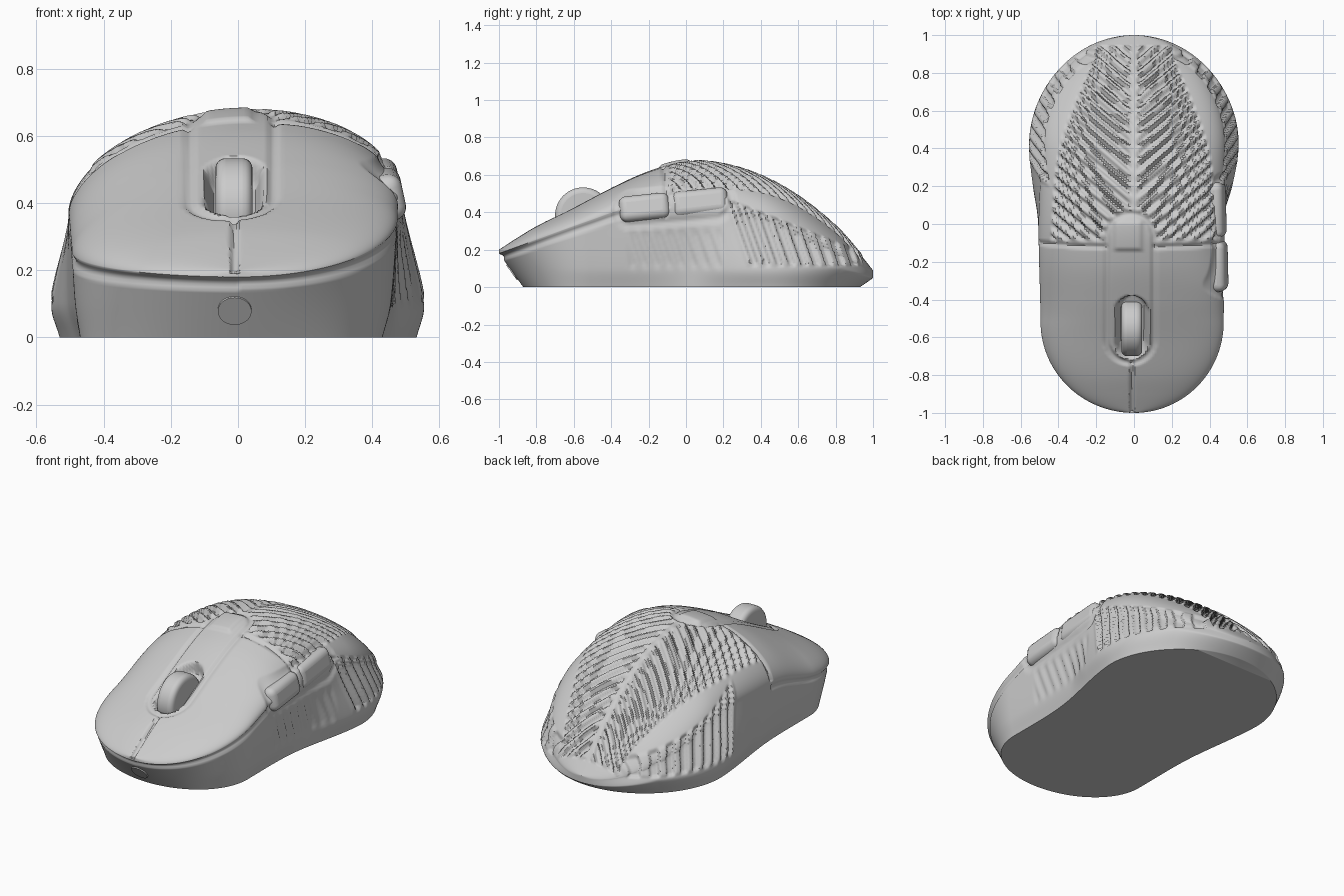
import bpy, bmesh, math
from mathutils import Vector

if "Cube" in bpy.data.objects:
    bpy.data.objects.remove(bpy.data.objects["Cube"])

grey = bpy.data.materials.new("plain grey")
grey.use_nodes = True
grey.diffuse_color = (0.6, 0.6, 0.6, 1)
grey.node_tree.nodes["Principled BSDF"].inputs["Base Color"].default_value = grey.diffuse_color


def curve(table, t):
    """Smooth interpolation through (position, value) pairs."""
    n = len(table)
    t = min(max(t, table[0][0]), table[-1][0])
    i = next((k for k in range(n - 2) if t <= table[k + 1][0]), n - 2)
    (x0, a), (x1, b) = table[i], table[i + 1]
    h = x1 - x0

    def slope(k):
        lo, hi = max(k - 1, 0), min(k + 1, n - 1)
        return (table[hi][1] - table[lo][1]) / (table[hi][0] - table[lo][0])
    u = (t - x0) / h
    return (a * (1 + 2 * u) * (1 - u) ** 2 + slope(i) * h * u * (1 - u) ** 2
            + b * u * u * (3 - 2 * u) + slope(i + 1) * h * u * u * (u - 1))


# Body profiles along y; the key is the side (+1 is the thumb side)
crown = [(-1, .2), (-.9, .265), (-.8, .325), (-.6, .425), (-.4, .53), (-.2, .62), (0, .672),
         (.2, .657), (.4, .595), (.6, .485), (.8, .325), (.9, .215), (1, .09)]
seam = {1: [(-1, .18), (-.5, .36), (-.3, .42), (0, .41), (.4, .36), (.7, .23), (1, .08)],
        -1: [(-1, .18), (-.5, .26), (-.2, .35), (0, .37), (.4, .36), (.7, .23), (1, .08)]}
shoulder = {1: [(-1, .475), (-.5, .475), (0, .48), (.4, .49), (1, .49)],
            -1: [(-1, .495), (-.5, .495), (0, .505), (.4, .49), (1, .49)]}
flank = {1: [(-1, .455), (-.5, .455), (0, .465), (.2, .52), (.4, .553), (1, .553)],
         -1: [(-1, .485), (-.5, .485), (0, .505), (.2, .535), (.4, .555), (1, .555)]}
foot = {1: [(-1, .44), (-.5, .43), (-.1, .44), (.4, .53), (1, .53)],
        -1: [(-1, .47), (-.5, .47), (-.1, .475), (.4, .53), (1, .53)]}
panel_edge = [(-.1, .44), (.4, .39), (.9, .2)]
FRONT, BACK = .52, .4


def section(y, wall=26, dome=130):
    """One cross-section from the thumb-side foot over the crown to the other foot."""
    front = max(0, (-y - FRONT) / (1 - FRONT))
    back = max(0, (y - BACK) / (1 - BACK))
    cap = math.sqrt(max(0, 1 - (front + back) ** 2))
    top = curve(crown, y)
    halves = {}
    for s in (1, -1):
        zs = min(curve(seam[s], y), top)
        zm = min(.1, .6 * zs)
        prof = [(0, curve(foot[s], y)), (zm, curve(flank[s], y)), (zs, curve(shoulder[s], y))]
        reach = zs if y < 0 else zm
        pts = []
        for k in range(wall):
            z = zs * k / wall
            tuck = max(0, 1 - z / reach)
            pts.append((s * cap * curve(prof, z), y + tuck * (.13 * front - .07 * back), z))
        for k in range(dome // 2 + (s == 1)):
            a = math.pi * k / dome
            x = s * cap * (prof[2][1] * math.cos(a)) + .03 * cap * math.sin(a) ** 2
            pts.append((x, y, zs + (top - zs) * math.sin(a) ** (1 if s == 1 else 1.12)))
        halves[s] = pts
    return halves[1] + halves[-1][::-1]


def step(d, w):
    u = min(max(.5 - d / w, 0), 1)
    return u * u * (3 - 2 * u)


def ring(d, w):
    return max(0, 1 - (d / w) ** 2)


def pill(x, y, a, b, r):
    return math.hypot(x, y - min(max(y, a), b)) - r


def slots(phase):
    return step(-math.sin(phase * math.tau / .066), .7)


def relief(co):
    """Height of the carved details at a point of the shell."""
    x, y, z = co
    s = 1 if x > 0 else -1
    zs = curve(seam[s], y)
    d = 0
    if z > zs + .01:
        # Centre strip, wheel well, small pad, button split and cross seam
        strip = pill(x + .02, y, -.61, -.07, .125)
        d -= .012 * ring(strip, .018)
        d -= .07 * step(pill(x + .012, y, -.63, -.47, .078), .03)
        d += .012 * step(max(abs(x + .03) - .07, abs(y + .06) - .075), .025)
        if y < -.74:
            d -= .014 * ring(x + .01, .015)
        if strip > 0:
            d -= .01 * ring(y + .125 - .1 * x * x, .014)
        # Chevron slots on the top
        m = min(abs(x) - .02, curve(panel_edge, y) - abs(x), y + .08, strip - .02, .94 - y)
        d += step(-m, .02) * (.007 - .022 * slots(y - .85 * abs(x)))
    elif y < -.1:
        # Overhang under the button shell
        d -= .012 * ring(z - zs + .025, .02)
    # Slanted slots on the flanks
    lean = y + .35 * z
    if abs(x) > .1:
        m = min(z - .12, .45 - .4 * (y - .28) - z, lean - .37, .92 - y)
        d += step(-m, .02) * (.005 - .02 * slots(lean))
    if s == 1:
        # Faint thumb ribs and the recess around the side buttons
        m = min(z - .11, .3 - z, y + .3, .2 - y)
        d -= .006 * step(-m, .05) * slots(lean)
        if x > .3:
            d -= .01 * ring(pill(z - .44 - .08 * y, y, -.29, .16, .085), .025)
    return d


def finish(obj, angle=40):
    obj.data.materials.append(grey)
    bpy.ops.object.select_all(action="DESELECT")
    obj.select_set(True)
    bpy.context.view_layer.objects.active = obj
    bpy.ops.object.shade_smooth_by_angle(angle=math.radians(angle))


def add(name, bm):
    mesh = bpy.data.meshes.new(name)
    bm.to_mesh(mesh)
    bm.free()
    obj = bpy.data.objects.new(name, mesh)
    bpy.context.collection.objects.link(obj)
    return obj


def bevel(obj, width, segments=5):
    mod = obj.modifiers.new("rounding", "BEVEL")
    mod.width, mod.segments = width, segments
    mod.limit_method = "ANGLE"


# Shell: lofted sections, then carved
ROWS = 300
bm = bmesh.new()
rows = [[bm.verts.new(p) for p in section(math.sin(math.pi * (i / ROWS - .5)))]
        for i in range(ROWS + 1)]
for a, b in zip(rows, rows[1:]):
    for j in range(len(a)):
        k = (j + 1) % len(a)
        bm.faces.new((a[j], a[k], b[k], b[j]))
bmesh.ops.remove_doubles(bm, verts=bm.verts, dist=.0004)
bmesh.ops.recalc_face_normals(bm, faces=bm.faces)
bm.normal_update()
moves = [(v, v.normal * relief(v.co)) for v in bm.verts if v.co.z > .02]
for v, offset in moves:
    v.co += offset
finish(add("shell", bm), 50)

# Scroll wheel
bpy.ops.mesh.primitive_cylinder_add(vertices=64, radius=.15, depth=.11,
                                    location=(-.012, -.55, .383), rotation=(0, math.pi / 2, 0))
wheel = bpy.context.object
wheel.name = "scroll_wheel"
bevel(wheel, .03)
finish(wheel)

# Side buttons
for name, y, z, length, x in (("front_side_button", -.222, .425, .27, .447),
                              ("rear_side_button", .075, .452, .3, .437)):
    bm = bmesh.new()
    bmesh.ops.create_cube(bm, size=1)
    bmesh.ops.scale(bm, vec=Vector((.09, length, .14)), verts=bm.verts)
    button = add(name, bm)
    button.location = (x, y, z)
    button.rotation_euler = (math.radians(6), math.radians(-12), 0)
    bevel(button, .04)
    finish(button)

# Round plate on the front wall
bpy.ops.mesh.primitive_cylinder_add(vertices=48, radius=.05, depth=.008,
                                    location=(-.01, -.93, .08))
plate = bpy.context.object
plate.name = "front_round_plate"
plate.rotation_euler = Vector((0, -.18, -.13)).to_track_quat("Z", "Y").to_euler()
finish(plate)
